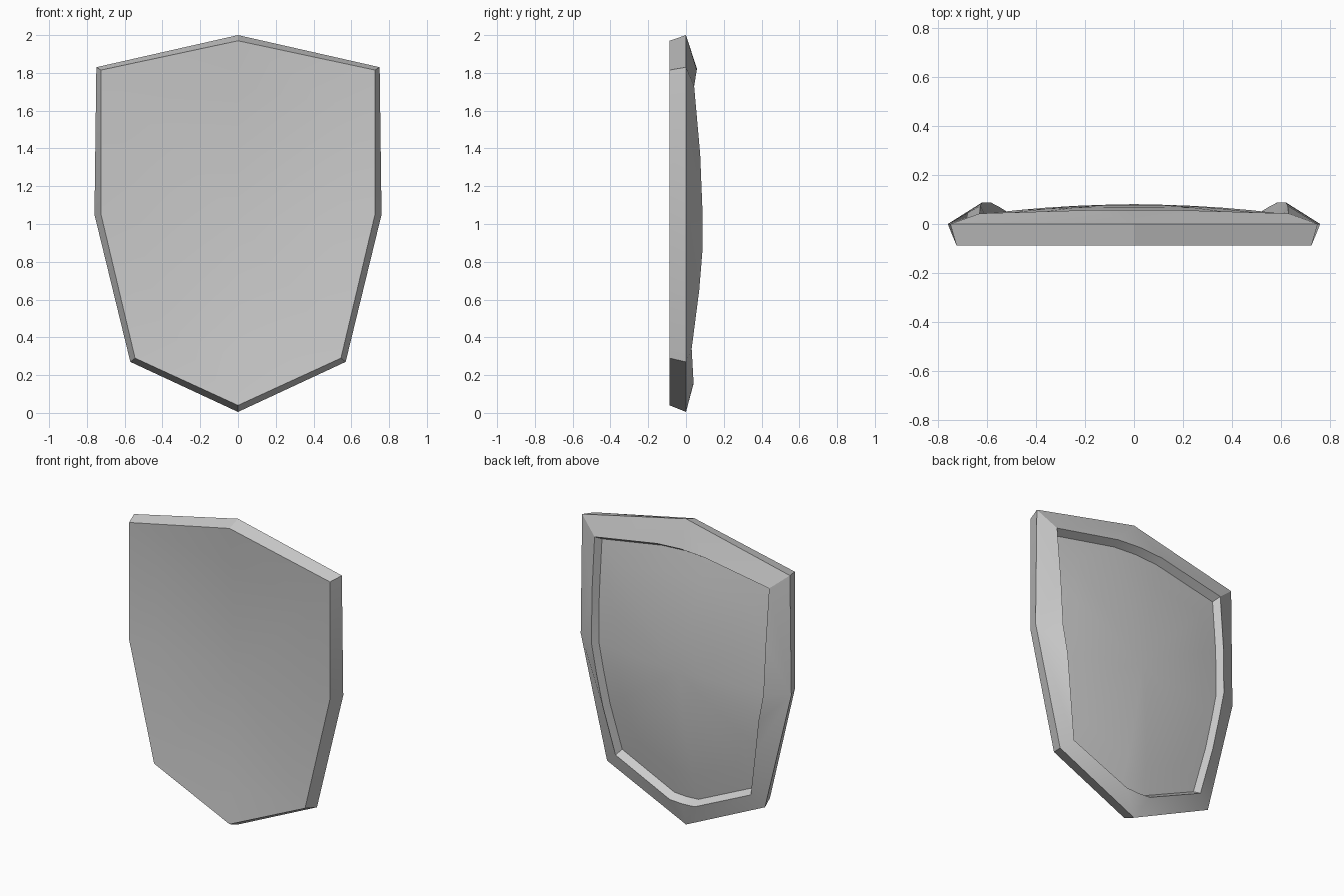
import bpy, bmesh, math

if "Cube" in bpy.data.objects:
    bpy.data.objects.remove(bpy.data.objects["Cube"])

MID_Z = 1.03

# right half of the outline, top point to bottom point (x, z)
outline = [(0, 2), (.75, 1.83), (.76, 1.05), (.57, .27), (0, .005)]
front = [(0, 1.97), (.725, 1.815), (.725, 1.05), (.545, .29), (0, .04)]

# right half of the raised rim crest: outline corner it joins, x, y, z
crest = [(0, 0, .057, 1.825), (0, .17, .057, 1.815), (1, .63, .043, 1.73),
         (2, .627, .075, 1.37), (2, .62, .088, 1.05), (2, .585, .088, .87),
         (2, .55, .07, .65), (3, .488, .03, .34), (4, .09, .04, .16),
         (4, 0, .04, .155)]

bm = bmesh.new()


def ring(points):
    """Closed loop of vertices from a right-half list of (x, y, z)."""
    left = [(-x, y, z) for x, y, z in points[-2:0:-1]]
    return [bm.verts.new(p) for p in points + left]


def bridge(a, b):
    """Faces between two equal rings; repeated vertices become triangles."""
    n = len(a)
    for i in range(n):
        j = (i + 1) % n
        quad = list(dict.fromkeys((a[i], a[j], b[j], b[i])))
        bm.faces.new(quad)


def fan(loop, y):
    tip = bm.verts.new((0, y, MID_Z))
    for i, v in enumerate(loop):
        bm.faces.new((v, loop[(i + 1) % len(loop)], tip))


def shrink(points, t, y_fn):
    return [(x * t, y_fn(y), MID_Z + (z - MID_Z) * t) for x, y, z in points]


# slanted outer edge
edge = ring([(x, 0, z) for x, z in outline])
front_pts = [(x, -.087, z) for x, z in front]
loop = ring(front_pts)
bridge(edge, loop)

# shallow dished front face
for t in (.75, .5, .25):
    inner = ring(shrink(front_pts, t, lambda y: y + .05 * (1 - t * t)))
    bridge(loop, inner)
    loop = inner
fan(loop, -.037)

# sloped rim on the back
crest_pts = [p[1:] for p in crest]
idx = [p[0] for p in crest]
full_idx = idx + [(8 - k) % 8 for k in idx[-2:0:-1]]
loop = ring(crest_pts)
bridge([edge[k] for k in full_idx], loop)

# inner rim wall, then the domed back panel
for t in (1, .8, .6, .4, .2):
    inner = ring(shrink(crest_pts, t * .965,
                        lambda y: (y - .045) * t * t + .08 * (1 - t * t)))
    bridge(loop, inner)
    loop = inner
fan(loop, .081)

bmesh.ops.recalc_face_normals(bm, faces=bm.faces)
mesh = bpy.data.meshes.new("shield")
bm.to_mesh(mesh)
bm.free()
shield = bpy.data.objects.new("shield", mesh)
bpy.context.collection.objects.link(shield)
bpy.context.view_layer.objects.active = shield
shield.select_set(True)
bpy.ops.object.shade_smooth_by_angle(angle=math.radians(22))
